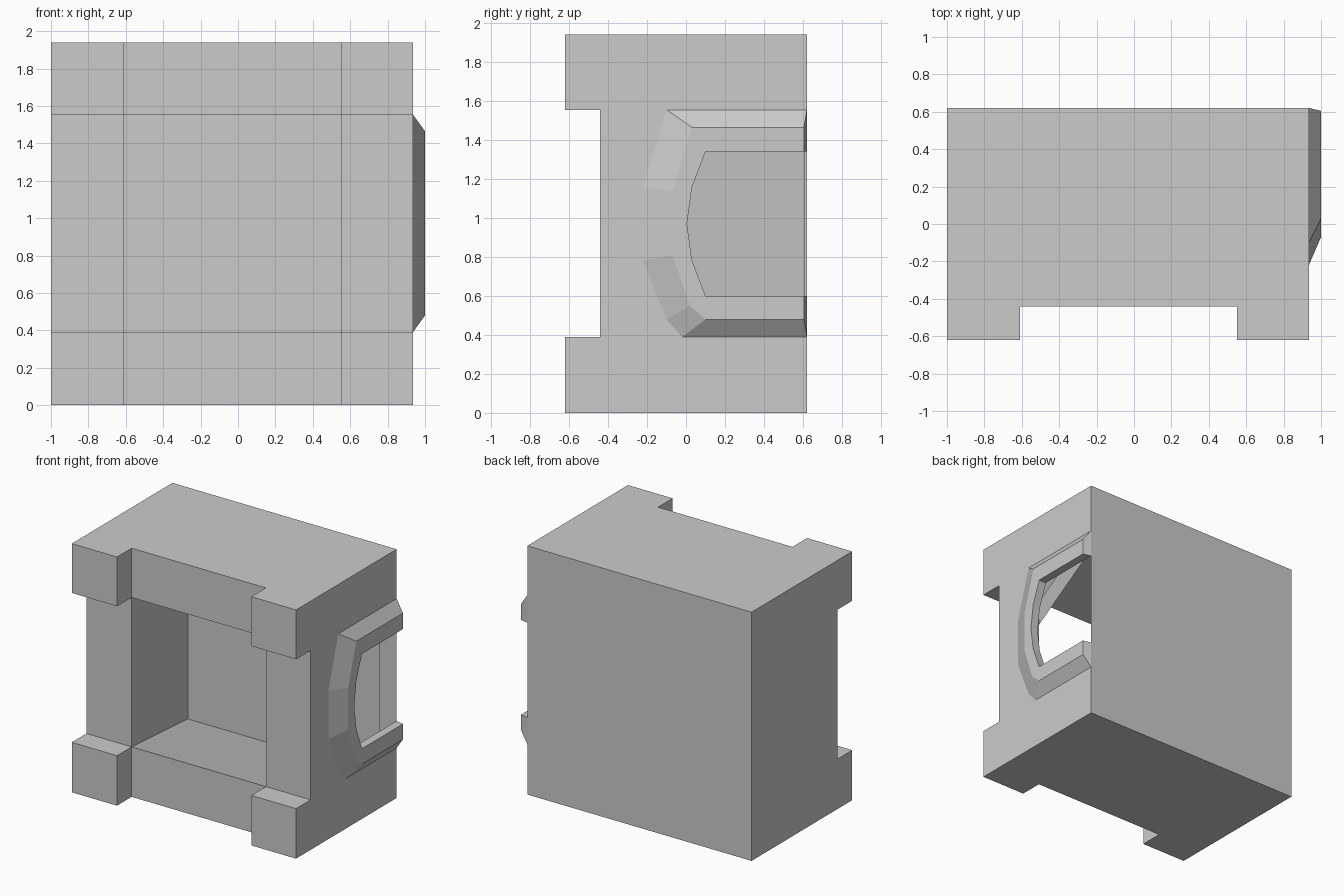
import bpy, bmesh

if "Cube" in bpy.data.objects:
    bpy.data.objects.remove(bpy.data.objects["Cube"])

XS = [-1, -.61, .55, .935]
ZS = [0, .39, 1.555, 1.94]
YF, YM, YB = -.62, -.44, .62


def make(name, faces, flip=False):
    """Thin-walled mesh from face corner lists, welded into one object."""
    bm = bmesh.new()
    for f in faces:
        bm.faces.new([bm.verts.new(p) for p in f])
    bmesh.ops.remove_doubles(bm, verts=bm.verts, dist=1e-4)
    bmesh.ops.recalc_face_normals(bm, faces=bm.faces)
    if flip:
        bmesh.ops.reverse_faces(bm, faces=bm.faces)
    me = bpy.data.meshes.new(name)
    bm.to_mesh(me)
    bm.free()
    ob = bpy.data.objects.new(name, me)
    bpy.context.collection.objects.link(ob)
    return ob


def bridge(a, b):
    return [[a[i], a[i + 1], b[i + 1], b[i]] for i in range(len(a) - 1)]


def at_x(x, pts):
    return [(x, y, z) for y, z in pts]


# Window outline (y, z), open towards the back
arch = [(.1, .6), (.03, .785), (.005, .97), (.03, 1.155), (.1, 1.34)]
window = [(YB, .6)] + arch + [(YB, 1.34)]

# Outer shell: front frame with four raised corner blocks
faces = []
for i in range(3):
    for k in range(3):
        if i == 1 and k == 1:
            continue
        y = YM if 1 in (i, k) else YF
        x0, x1, z0, z1 = XS[i], XS[i + 1], ZS[k], ZS[k + 1]
        faces.append([(x0, y, z0), (x1, y, z0), (x1, y, z1), (x0, y, z1)])
for x in XS[1:3]:
    for z0, z1 in ((ZS[0], ZS[1]), (ZS[2], ZS[3])):
        faces.append([(x, YF, z0), (x, YM, z0), (x, YM, z1), (x, YF, z1)])
for z in ZS[1:3]:
    for x0, x1 in ((XS[0], XS[1]), (XS[2], XS[3])):
        faces.append([(x0, YF, z), (x1, YF, z), (x1, YM, z), (x0, YM, z)])


def notched(s):
    return [(s[3], YF), (s[2], YF), (s[2], YM), (s[1], YM), (s[1], YF), (s[0], YF)]


# Top, bottom, sides and back
for z in (ZS[0], ZS[3]):
    faces.append([(x, y, z) for x, y in [(XS[0], YB), (XS[3], YB)] + notched(XS)])
side = [(y, z) for z, y in notched(ZS)]
faces.append(at_x(XS[0], side + [(YB, 0), (YB, ZS[3])]))
faces.append(at_x(XS[3], side + [(YB, 0)] + window + [(YB, ZS[3])]))
faces.append([(XS[0], YB, 0), (XS[3], YB, 0), (XS[3], YB, ZS[3]), (XS[0], YB, ZS[3])])
make("cabinet_shell", faces)

# Flared cavity lining; its right wall is only a strip at top and bottom
D, Y2 = .25, .61
front = [(XS[2], YM, ZS[1]), (XS[1], YM, ZS[1]), (XS[1], YM, ZS[2]), (XS[2], YM, ZS[2])]
back = [(XS[2] + D, Y2, ZS[1] - D), (XS[1] - D, Y2, ZS[1] - D),
        (XS[1] - D, Y2, ZS[2] + D), (XS[2] + D, Y2, ZS[2] + D)]
S = .195
lo = [(x, y, z + S) for x, y, z in (front[0], back[0])]
hi = [(x, y, z - S) for x, y, z in (front[3], back[3])]
lining = bridge(front, back) + [back]
lining += [[front[0], back[0], lo[1], lo[0]], [front[3], back[3], hi[1], hi[0]]]
make("cavity_lining", lining, flip=True)

# Bevelled window frame on the right side
base = at_x(.935, [(YB, .39), (-.02, .39), (-.1, .48), (-.22, .78),
                   (-.22, 1.16), (-.1, 1.555), (YB, 1.555)])
crest = at_x(1, [(.605, .48), (.1, .48), (.02, .55), (-.07, .81),
                 (-.07, 1.14), (.03, 1.465), (.605, 1.465)])
lip = at_x(1, [(.605, .6)] + arch + [(.605, 1.34)])
root = at_x(.935, window)
frame = bridge(base, crest) + bridge(crest, lip) + bridge(lip, root)
frame += [[r[i] for r in (base, crest, lip, root)] for i in (0, -1)]
make("window_frame", frame)
